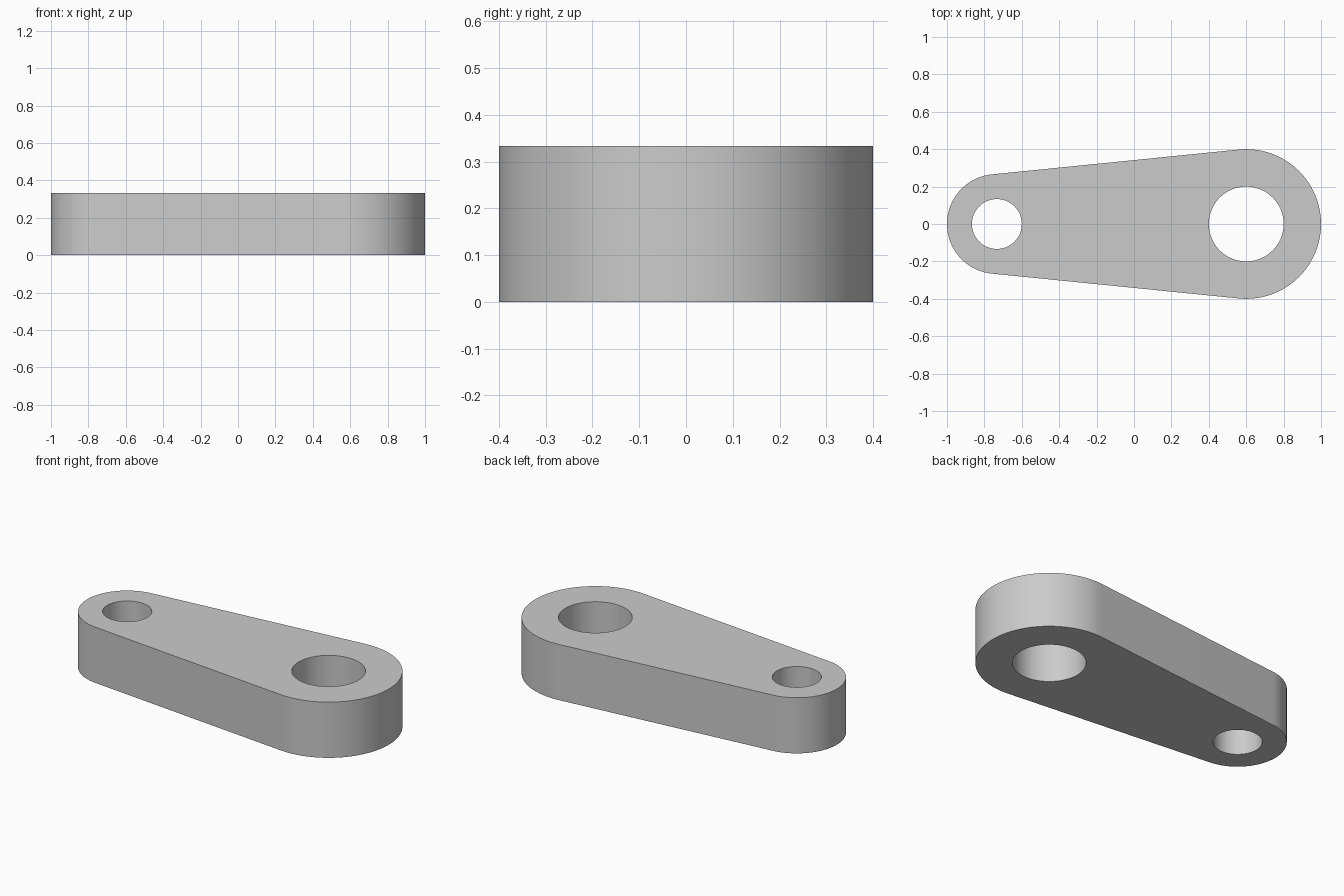
import bpy
import bmesh
import math

cube = bpy.data.objects.get("Cube")
if cube:
    bpy.data.objects.remove(cube, do_unlink=True)

HEIGHT = 0.3333
BIG_X, BIG_R, BIG_HOLE = 0.6, 0.4, 0.2
SMALL_X, SMALL_R, SMALL_HOLE = -0.7333, 0.2667, 0.1333
SEGMENTS = 64

# Plain grey metal
grey = bpy.data.materials.new("grey_metal")
grey.use_nodes = True
colour = (0.6, 0.6, 0.6, 1)
grey.diffuse_color = colour
grey.node_tree.nodes["Principled BSDF"].inputs["Base Color"].default_value = colour


def arc(cx, radius, start, end, steps):
    """Points along an arc centred on the x axis, both ends included."""
    angles = [start + (end - start) * i / steps for i in range(steps + 1)]
    return [(cx + radius * math.cos(a), radius * math.sin(a), 0) for a in angles]


def add_loop(bm, points):
    verts = [bm.verts.new(p) for p in points]
    for a, b in zip(verts, verts[1:] + verts[:1]):
        bm.edges.new((a, b))


# Outline: two end arcs joined by their common tangents, plus two bores
tangent = math.acos((SMALL_R - BIG_R) / (BIG_X - SMALL_X))
outline = arc(BIG_X, BIG_R, -tangent, tangent, SEGMENTS)
outline += arc(SMALL_X, SMALL_R, tangent, math.tau - tangent, SEGMENTS)

bm = bmesh.new()
add_loop(bm, outline)
add_loop(bm, arc(BIG_X, BIG_HOLE, 0, math.tau, SEGMENTS)[:-1])
add_loop(bm, arc(SMALL_X, SMALL_HOLE, 0, math.tau, SEGMENTS)[:-1])
bmesh.ops.triangle_fill(bm, edges=bm.edges[:], use_beauty=True, normal=(0, 0, 1))
for face in bm.faces:
    face.normal_update()
    if face.normal.z < 0:
        face.normal_flip()

mesh = bpy.data.meshes.new("link_arm")
bm.to_mesh(mesh)
bm.free()
mesh.materials.append(grey)
link_arm = bpy.data.objects.new("link_arm", mesh)
bpy.context.collection.objects.link(link_arm)

# Thicken the plate upwards from the ground
solid = link_arm.modifiers.new("thickness", "SOLIDIFY")
solid.thickness = HEIGHT
solid.offset = 1

# Smooth round walls, crisp rims
bpy.ops.object.select_all(action="DESELECT")
link_arm.select_set(True)
bpy.context.view_layer.objects.active = link_arm
bpy.ops.object.modifier_apply(modifier=solid.name)
bpy.ops.object.shade_smooth_by_angle(angle=math.radians(30))
